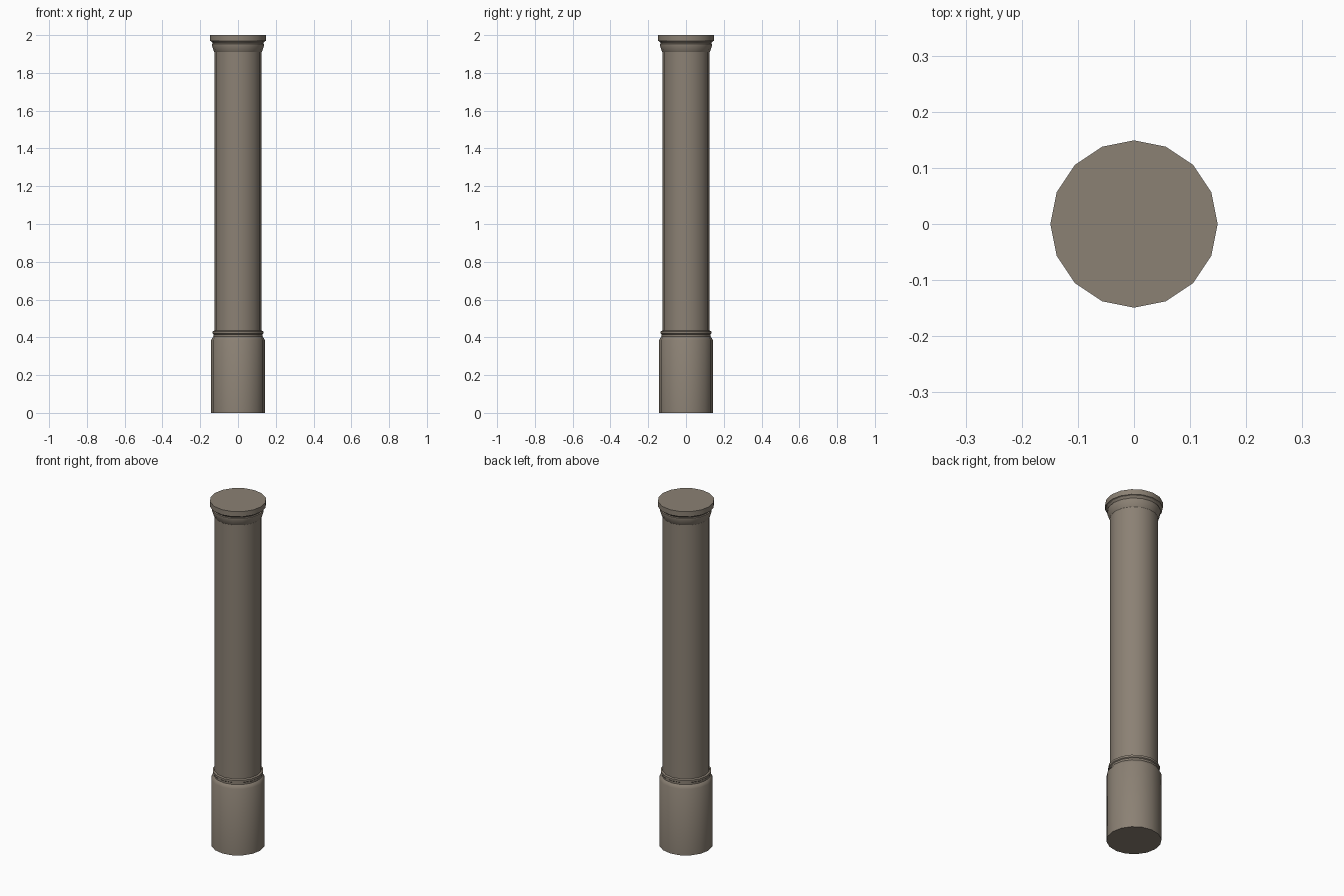
import bpy, bmesh, math

if "Cube" in bpy.data.objects:
    bpy.data.objects.remove(bpy.data.objects["Cube"])

SIDES = 16

stone = bpy.data.materials.new("stone")
stone.diffuse_color = (0.26, 0.22, 0.175, 1)
stone.use_nodes = True
stone.node_tree.nodes["Principled BSDF"].inputs["Base Color"].default_value = stone.diffuse_color


def lathe(name, profile):
    """Turn a (radius, height) profile around z and close both ends."""
    bm = bmesh.new()
    rings = []
    for r, z in profile:
        rings.append([bm.verts.new((r * math.cos(2 * math.pi * i / SIDES),
                                    r * math.sin(2 * math.pi * i / SIDES), z))
                      for i in range(SIDES)])
    for low, high in zip(rings, rings[1:]):
        for i in range(SIDES):
            j = (i + 1) % SIDES
            bm.faces.new((low[i], low[j], high[j], high[i]))
    bm.faces.new(rings[0][::-1])
    bm.faces.new(rings[-1])
    mesh = bpy.data.meshes.new(name)
    bm.to_mesh(mesh)
    bm.free()
    obj = bpy.data.objects.new(name, mesh)
    bpy.context.collection.objects.link(obj)
    mesh.materials.append(stone)
    bpy.ops.object.select_all(action='DESELECT')
    obj.select_set(True)
    bpy.context.view_layer.objects.active = obj
    bpy.ops.object.shade_smooth_by_angle(angle=math.radians(30))
    return obj


# One continuous turned column, listed from the ground up
plinth = [(0.142, 0), (0.142, 0.385), (0.132, 0.403)]
base_moulding = [(0.129, 0.405), (0.129, 0.416), (0.134, 0.42), (0.134, 0.432)]
shaft = [(0.125, 0.436), (0.125, 1.91)]
capital = [(0.128, 1.914), (0.133, 1.93), (0.138, 1.945), (0.138, 1.954),
           (0.133, 1.957), (0.141, 1.967), (0.149, 1.97), (0.149, 2.0)]
lathe("column", plinth + base_moulding + shaft + capital)
